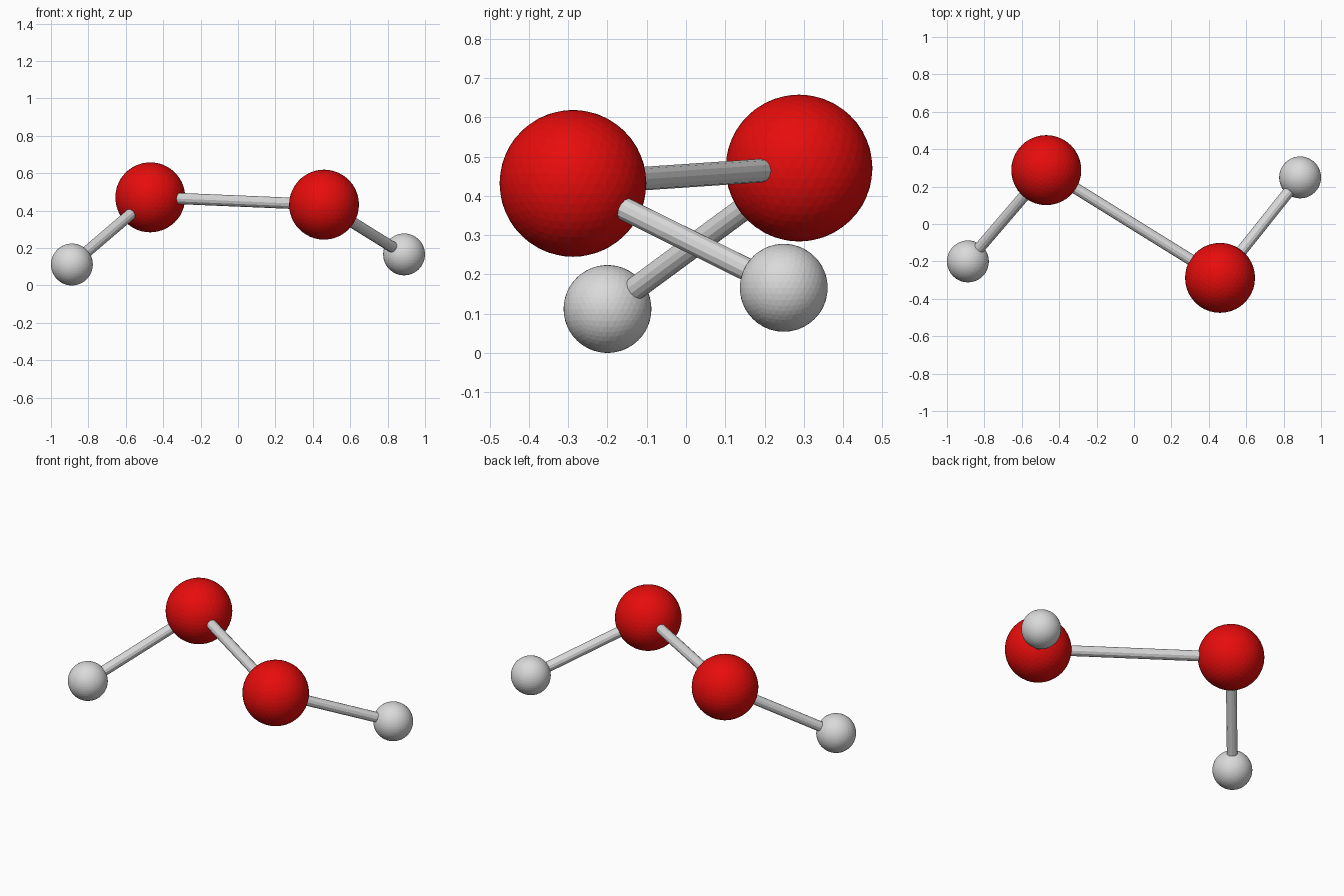
import bpy
from mathutils import Vector

if "Cube" in bpy.data.objects:
    bpy.data.objects.remove(bpy.data.objects["Cube"], do_unlink=True)


def material(name, colour):
    mat = bpy.data.materials.new(name)
    mat.use_nodes = True
    mat.diffuse_color = colour
    mat.node_tree.nodes["Principled BSDF"].inputs["Base Color"].default_value = colour
    return mat


red = material("red", (0.9, 0.004, 0.004, 1))
grey = material("light grey", (0.7, 0.7, 0.7, 1))


def finish(name, mat):
    obj = bpy.context.object
    obj.name = name
    obj.data.materials.append(mat)


def ball(name, centre, radius, mat):
    bpy.ops.mesh.primitive_ico_sphere_add(subdivisions=4, radius=radius, location=centre)
    finish(name, mat)


def rod(name, start, end, radius=0.03):
    axis = end - start
    bpy.ops.mesh.primitive_cylinder_add(
        vertices=12, radius=radius, depth=axis.length, location=(start + end) / 2,
        rotation=axis.to_track_quat("Z", "Y").to_euler())
    finish(name, grey)


# Ball centres
large_right = Vector((-0.469, 0.288, 0.471))
large_left = Vector((0.46, -0.288, 0.432))
small_right = Vector((-0.888, -0.2, 0.112))
small_left = Vector((0.888, 0.249, 0.166))

# Balls
ball("large_ball_right", large_right, 0.187, red)
ball("large_ball_left", large_left, 0.187, red)
ball("small_ball_right", small_right, 0.112, grey)
ball("small_ball_left", small_left, 0.112, grey)

# Connecting rods
rod("centre_rod", large_right, large_left)
rod("right_rod", large_right, small_right)
rod("left_rod", large_left, small_left)
